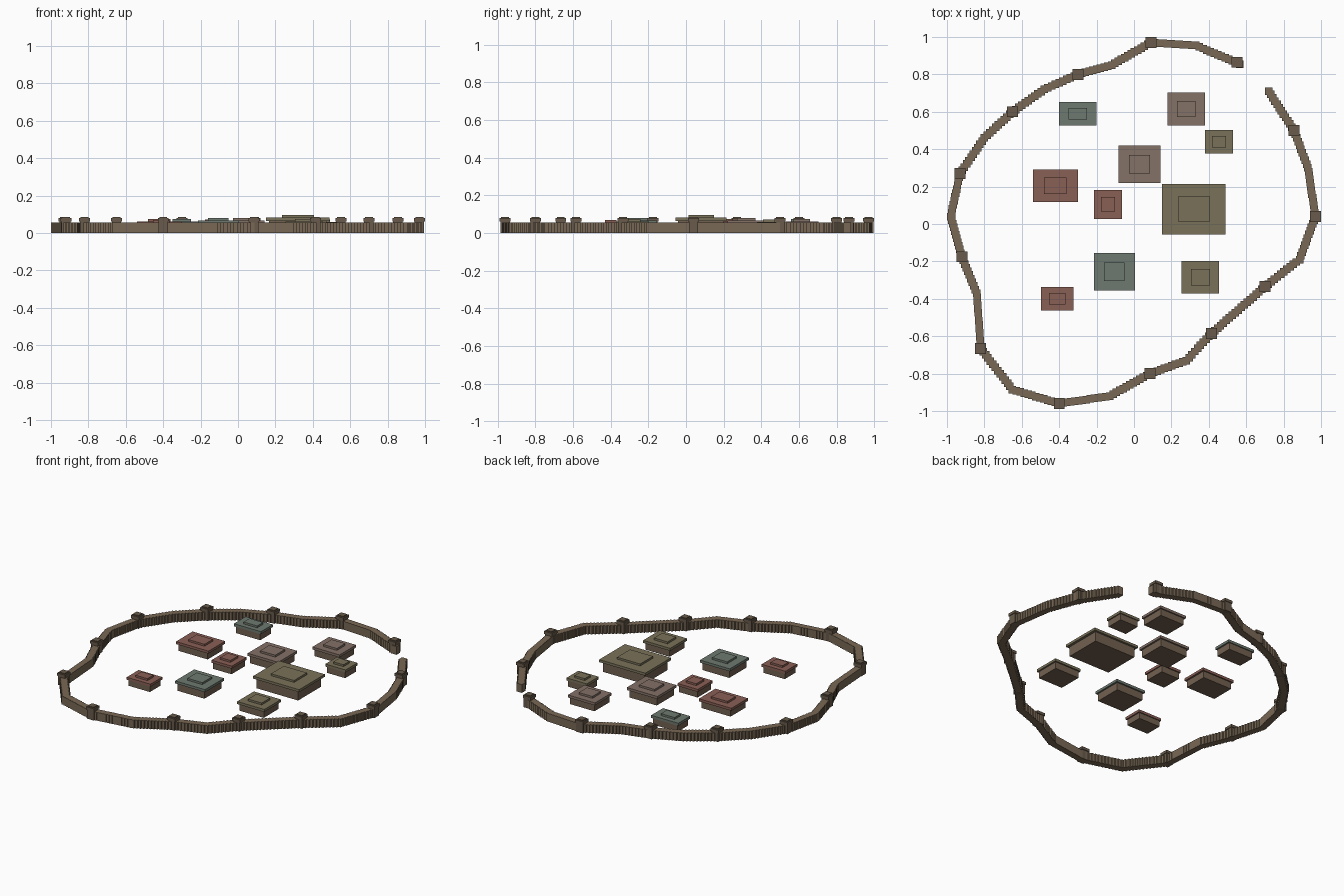
import bpy, bmesh
from mathutils import Vector, Matrix

if "Cube" in bpy.data.objects:
    bpy.data.objects.remove(bpy.data.objects["Cube"])


def material(name, rgb):
    m = bpy.data.materials.new(name)
    m.diffuse_color = (*rgb, 1)
    m.use_nodes = True
    m.node_tree.nodes["Principled BSDF"].inputs["Base Color"].default_value = m.diffuse_color
    return m


WOOD = material("wood", (0.19, 0.14, 0.09))
DARK = material("dark_wood", (0.14, 0.105, 0.07))
BODY = material("house_wall", (0.17, 0.12, 0.08))
ROOFS = {
    "olive": material("olive_roof", (0.19, 0.165, 0.10)),
    "brown": material("brown_roof", (0.23, 0.165, 0.135)),
    "teal": material("teal_roof", (0.155, 0.19, 0.16)),
    "red": material("red_roof", (0.25, 0.115, 0.09)),
}


def add_box(bm, x, y, z0, z1, sx, sy):
    bmesh.ops.create_cube(bm, size=1, matrix=Matrix.Translation((x, y, (z0 + z1) / 2))
                          @ Matrix.Diagonal((sx, sy, z1 - z0, 1)))


def make_object(name, boxes, mat):
    bm = bmesh.new()
    for b in boxes:
        add_box(bm, *b)
    me = bpy.data.meshes.new(name)
    bm.to_mesh(me)
    bm.free()
    me.materials.append(mat)
    ob = bpy.data.objects.new(name, me)
    bpy.context.collection.objects.link(ob)
    return ob


# palisade path, from one side of the gate round to the other
path = [(0.565, 0.855), (0.33, 0.955), (0.09, 0.97), (-0.12, 0.85), (-0.30, 0.80),
        (-0.48, 0.72), (-0.65, 0.60), (-0.80, 0.46), (-0.93, 0.27), (-0.98, 0.04),
        (-0.92, -0.175), (-0.84, -0.37), (-0.82, -0.665), (-0.65, -0.885),
        (-0.40, -0.96), (-0.13, -0.92), (0.085, -0.80), (0.28, -0.73),
        (0.415, -0.585), (0.70, -0.335), (0.885, -0.19), (0.97, 0.04),
        (0.93, 0.30), (0.855, 0.50), (0.72, 0.71)]
posts = []
for a, b in zip(path, path[1:]):
    a, b = Vector(a), Vector(b)
    n = max(1, round((b - a).length / 0.021))
    posts += [a.lerp(b, i / n) for i in range(n)]
posts.append(Vector(path[-1]))
make_object("palisade", [(p.x, p.y, 0, 0.055, 0.04, 0.04) for p in posts], WOOD)

# watch towers with a small cap
towers = [(0.55, 0.865)] + [path[i] for i in (2, 4, 6, 8, 10, 12, 14, 16, 18, 19, 21, 23)]
for i, (x, y) in enumerate(towers):
    make_object(f"tower_{i}", [(x, y, 0, 0.075, 0.05, 0.05)], DARK)
    make_object(f"tower_cap_{i}", [(x, y, 0.062, 0.08, 0.058, 0.058),
                                   (x, y, 0.08, 0.086, 0.042, 0.042)], DARK)

# houses: x, y, roof width, roof depth, total height, roof colour
houses = [(0.32, 0.08, 0.34, 0.27, 0.095, "olive"),
          (0.03, 0.32, 0.225, 0.20, 0.08, "brown"),
          (0.28, 0.615, 0.20, 0.175, 0.075, "brown"),
          (0.455, 0.44, 0.15, 0.125, 0.072, "olive"),
          (-0.30, 0.59, 0.20, 0.125, 0.075, "teal"),
          (-0.42, 0.205, 0.24, 0.175, 0.075, "red"),
          (-0.14, 0.105, 0.15, 0.155, 0.072, "red"),
          (-0.105, -0.255, 0.22, 0.20, 0.08, "teal"),
          (0.355, -0.285, 0.20, 0.175, 0.075, "olive"),
          (-0.41, -0.40, 0.175, 0.125, 0.07, "red")]
for i, (x, y, w, d, h, c) in enumerate(houses):
    eave, ridge = h - 0.03, h - 0.013
    make_object(f"house_body_{i}", [(x, y, 0, eave, w * 0.9, d * 0.9)], BODY)
    make_object(f"house_roof_{i}", [(x, y, eave, ridge, w, d),
                                    (x, y, ridge, h, w * 0.5, d * 0.5)], ROOFS[c])
